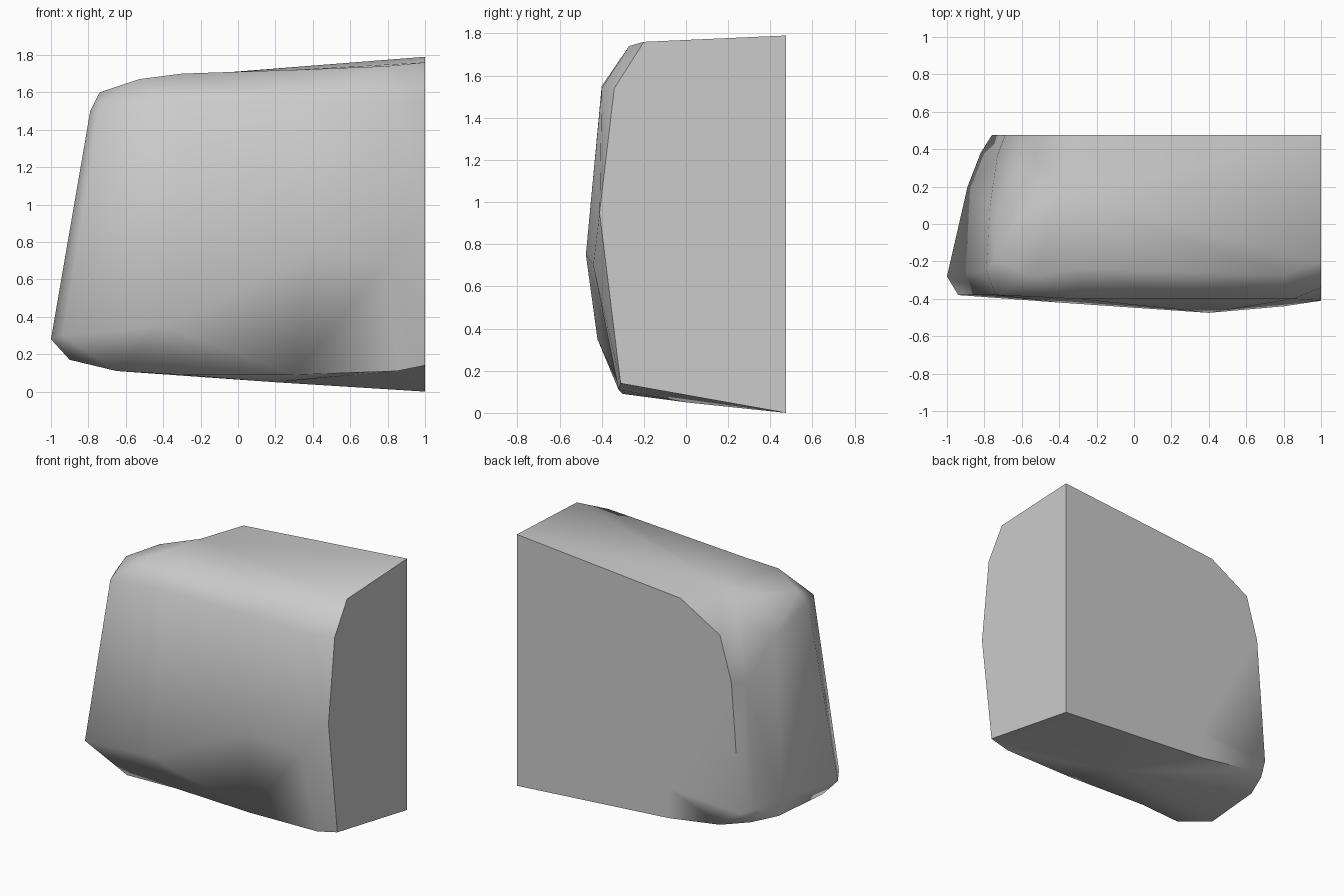
import bpy, bmesh
from math import radians

if "Cube" in bpy.data.objects:
    bpy.data.objects.remove(bpy.data.objects["Cube"])

# Vertical ribs around the boulder: bottom rim, low, high, top rim
ribs = [
    # square-cut right end
    [(1, .475, 0), (1, .475, .3), (1, .475, 1.5), (1, .475, 1.79)],
    [(1, -.31, .14), (1, -.41, .95), (1, -.34, 1.54), (1, -.2, 1.76)],
    # bulging front
    [(.85, -.32, .11), (.8, -.44, .7), (.85, -.4, 1.54), (.8, -.27, 1.74)],
    [(.3, -.3, .09), (.4, -.475, .75), (.3, -.4, 1.55), (.3, -.26, 1.72)],
    [(-.3, -.27, .09), (-.4, -.42, .35), (-.3, -.4, 1.55), (-.3, -.24, 1.7)],
    # leaning left end
    [(-.65, -.32, .11), (-.94, -.38, .3), (-.74, -.38, 1.5), (-.53, -.28, 1.67)],
    [(-.9, -.25, .17), (-1, -.28, .28), (-.79, -.25, 1.5), (-.74, -.2, 1.6)],
    [(-.87, .2, .18), (-.89, .2, .3), (-.77, .1, 1.4), (-.63, .02, 1.63)],
    # chamfered back left corner
    [(-.79, .4, .19), (-.82, .38, .28), (-.73, .37, 1.15), (-.61, .3, 1.55)],
    [(-.6, .475, .15), (-.76, .475, .27), (-.69, .475, 1.19), (-.6, .475, 1.5)],
    # flat back
    [(-.2, .475, .09), (-.2, .475, .3), (-.25, .475, 1.4), (-.29, .475, 1.68)],
]

bm = bmesh.new()
cols = [[bm.verts.new(p) for p in rib] for rib in ribs]
base_hub = bm.verts.new((.2, 0, .05))
top_hub = bm.verts.new((-.4, .15, 1.68))

# Sides between neighbouring ribs, with fans closing base and top
for i, a in enumerate(cols):
    b = cols[(i + 1) % len(cols)]
    for k in range(3):
        bm.faces.new((a[k], b[k], b[k + 1], a[k + 1]))
    bm.faces.new((a[0], base_hub, b[0]))
    bm.faces.new((a[3], b[3], top_hub))
bmesh.ops.triangulate(bm, faces=bm.faces[:])
bmesh.ops.recalc_face_normals(bm, faces=bm.faces[:])

mesh = bpy.data.meshes.new("boulder")
bm.to_mesh(mesh)
bm.free()
boulder = bpy.data.objects.new("boulder", mesh)
bpy.context.collection.objects.link(boulder)

# Smooth facets, hard folds
bpy.context.view_layer.objects.active = boulder
boulder.select_set(True)
bpy.ops.object.shade_smooth_by_angle(angle=radians(60))
